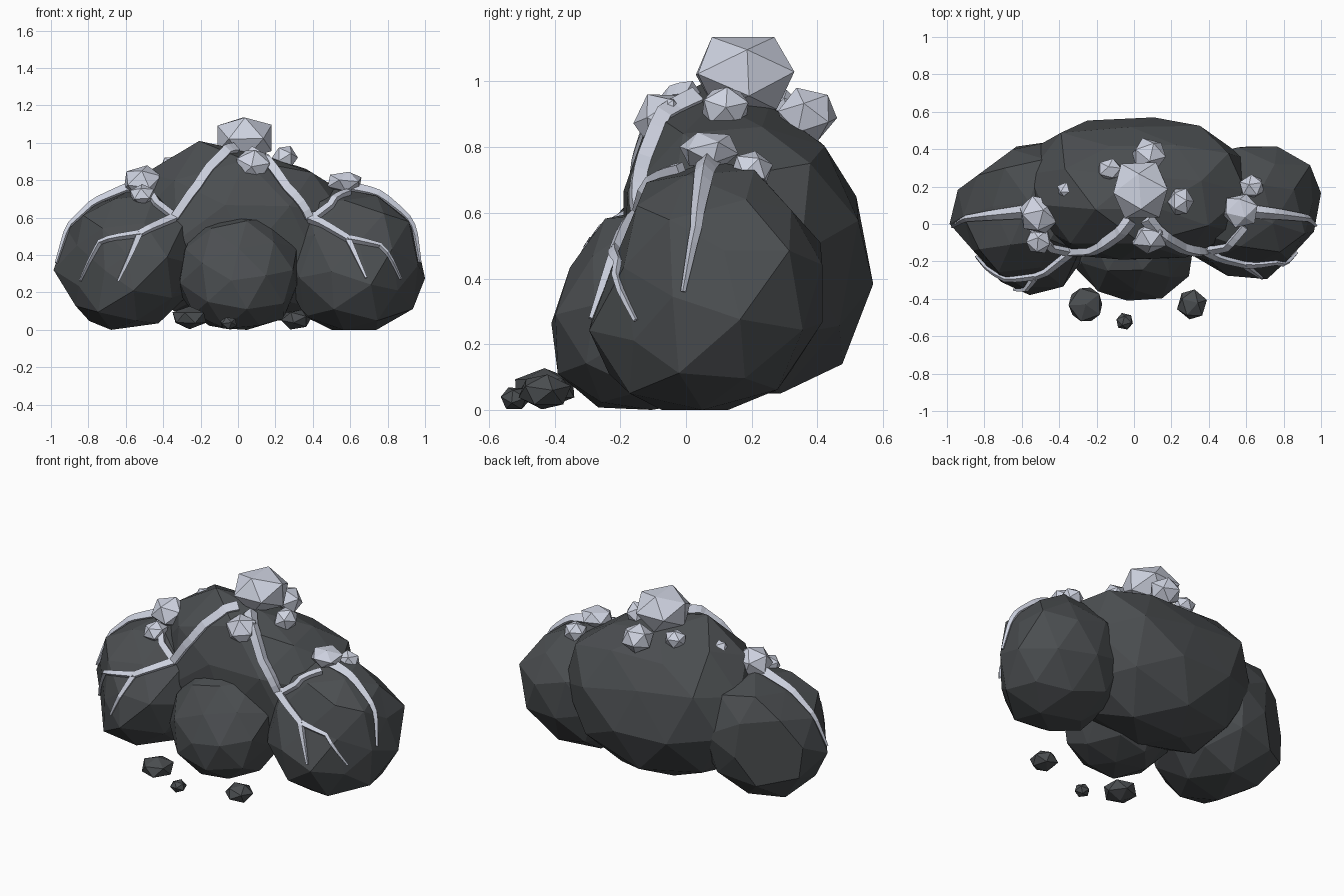
import bpy
import bmesh
import random
from mathutils import Vector, Matrix
from mathutils.bvhtree import BVHTree

cube = bpy.data.objects.get("Cube")
if cube:
    bpy.data.objects.remove(cube, do_unlink=True)

random.seed(4)


def make_material(name, color):
    mat = bpy.data.materials.new(name)
    mat.use_nodes = True
    mat.diffuse_color = color
    mat.node_tree.nodes["Principled BSDF"].inputs["Base Color"].default_value = color
    return mat


rock = make_material("dark_rock", (0.07, 0.076, 0.081, 1))
crystal = make_material("pale_crystal", (0.62, 0.65, 0.75, 1))


def stone(name, center, half, mat, detail=1, jitter=0.02, swell=1.0, shear=0.0):
    """Faceted stone that fills the box given by its centre and half size."""
    bm = bmesh.new()
    bmesh.ops.create_icosphere(bm, subdivisions=detail, radius=1)
    turn = Matrix.Rotation(random.uniform(0, 3), 3, "Z") @ Matrix.Rotation(random.uniform(0, 3), 3, "X")
    for v in bm.verts:
        p = turn @ v.co * (1 + random.uniform(-jitter, jitter))
        v.co = (p.x, p.y + shear * p.z, p.z)
    # Fit the shape to its box
    for axis in range(3):
        low = min(v.co[axis] for v in bm.verts)
        high = max(v.co[axis] for v in bm.verts)
        for v in bm.verts:
            unit = swell * (2 * (v.co[axis] - low) / (high - low) - 1)
            v.co[axis] = center[axis] + half[axis] * max(-1, min(1, unit))
    bmesh.ops.recalc_face_normals(bm, faces=bm.faces)
    mesh = bpy.data.meshes.new(name)
    bm.to_mesh(mesh)
    bm.free()
    mesh.materials.append(mat)
    obj = bpy.data.objects.new(name, mesh)
    bpy.context.collection.objects.link(obj)
    return mesh


def press_flat(verts, center, plane, a, b):
    """Push points back onto the plane seen edge-on as the line from a to b."""
    i, j = ("xyz".index(c) for c in plane)
    normal, point = Vector(), Vector()
    normal[i], normal[j] = b[1] - a[1], a[0] - b[0]
    point[i], point[j] = a
    normal.normalize()
    if normal[i] * (center[i] - a[0]) + normal[j] * (center[j] - a[1]) > 0:
        normal.negate()
    for v in verts:
        v.co -= normal * max(0, normal.dot(v.co - point))


boulders = []


def boulder(name, center, half, shear, *chains):
    """Large stone with flats pressed along chains of outline points."""
    mesh = stone(name, center, half, rock, 2, 0.025, 1.06, shear)
    for plane, *points in chains:
        for a, b in zip(points, points[1:]):
            press_flat(mesh.vertices, center, plane, a, b)
    faces = [tuple(f.vertices) for f in mesh.polygons]
    tree = BVHTree.FromPolygons([v.co.copy() for v in mesh.vertices], faces)
    boulders.append((Vector(center), tree))


# Four large boulders
boulder("back_boulder", (0.02, 0.19, 0.53), (0.58, 0.38, 0.48), 0,
        ("yz", (0.1, 1), (0.33, 0.89), (0.5, 0.73), (0.57, 0.43)),
        ("xz", (-0.1, 1), (0.33, 0.88), (0.6, 0.72)))
boulder("left_boulder", (0.63, 0.06, 0.38), (0.37, 0.355, 0.38), 0.1,
        ("xz", (0.98, 0.37), (0.94, 0.55), (0.8, 0.7), (0.55, 0.77)),
        ("xy", (1, 0), (0.76, -0.26)),
        ("yz", (0.22, 0.72), (0.4, 0.52)),
        ("yz", (-0.29, 0.28), (-0.15, 0.62)))
boulder("right_boulder", (-0.62, 0.03, 0.38), (0.38, 0.41, 0.38), 0.1,
        ("xz", (-0.89, 0.16), (-1, 0.32), (-0.91, 0.54), (-0.74, 0.69), (-0.5, 0.78)),
        ("xy", (-0.95, -0.04), (-0.72, -0.3)),
        ("xy", (-1, 0.14), (-0.58, 0.45)),
        ("yz", (-0.39, 0.3), (-0.28, 0.52), (-0.12, 0.69)))
boulder("front_boulder", (0, -0.1, 0.308), (0.315, 0.31, 0.308), 0.14,
        ("yz", (-0.41, 0.27), (-0.32, 0.53)))

# Loose pebbles on the ground
stone("right_pebble", (-0.26, -0.43, 0.065), (0.09, 0.09, 0.062), rock)
stone("left_pebble", (0.31, -0.43, 0.055), (0.08, 0.08, 0.053), rock)
stone("small_pebble", (-0.05, -0.52, 0.035), (0.044, 0.044, 0.033), rock)

# Crystal lumps
stone("summit_crystal", (0.035, 0.18, 1.025), (0.145, 0.15, 0.11), crystal, swell=1.06)
stone("left_crystal", (0.57, 0.07, 0.79), (0.09, 0.09, 0.055), crystal)
lumps = {
    "front_crystal": (0.08, -0.07, 0.88, 0.09),
    "back_crystal": (0.08, 0.37, 0.9, 0.09),
    "back_small_crystal": (-0.13, 0.29, 0.92, 0.06),
    "left_summit_crystal": (0.25, 0.12, 0.92, 0.07),
    "right_summit_crystal": (-0.36, 0.18, 0.88, 0.05),
    "right_crystal": (-0.51, 0.05, 0.79, 0.1),
    "right_small_crystal": (-0.51, -0.09, 0.72, 0.066),
    "left_small_crystal": (0.63, 0.2, 0.73, 0.065),
}
for name, (x, y, z, r) in lumps.items():
    stone(name, (x, y, z), (r, r, r * 0.9), crystal)


def on_surface(p, lift):
    """Move a point onto the boulder whose surface is nearest outward."""
    best = None
    for center, tree in boulders:
        ray = (p - center).normalized()
        hit = tree.ray_cast(center, ray)[0]
        if hit is not None:
            gap = (p - center).length - (hit - center).length
            if best is None or gap < best[0]:
                best = (gap, hit + ray * lift)
    return best[1]


def vein(name, points, start, end, steps=4):
    """Tapered square strand that hugs the boulders."""
    path = [a.lerp(b, i / steps) for a, b in zip(points, points[1:]) for i in range(steps)]
    path.append(points[-1])
    curve = bpy.data.curves.new(name, "CURVE")
    curve.dimensions = "3D"
    curve.bevel_depth = 1
    curve.bevel_resolution = 0
    curve.use_fill_caps = True
    spline = curve.splines.new("POLY")
    spline.use_smooth = False
    spline.points.add(len(path) - 1)
    for i, p in enumerate(path):
        spline.points[i].co = (*on_surface(p, 0.01), 1)
        spline.points[i].radius = start + (end - start) * i / (len(path) - 1)
    curve.materials.append(crystal)
    obj = bpy.data.objects.new(name, curve)
    bpy.context.collection.objects.link(obj)
    for other in bpy.context.selected_objects:
        other.select_set(False)
    obj.select_set(True)
    bpy.context.view_layer.objects.active = obj
    bpy.ops.object.convert(target="MESH")


# Crystal veins: a trunk from the summit, then branches over each side boulder
node, fork = (0.39, -0.15, 0.6), (0.58, -0.27, 0.51)
veins = {
    "trunk": ([(0.07, 0.02, 0.97), (0.12, -0.03, 0.9), (0.24, -0.1, 0.74), node], 0.038, 0.03),
    "rising": ([node, (0.5, -0.12, 0.66), (0.59, -0.02, 0.76)], 0.026, 0.024),
    "fork": ([node, fork], 0.028, 0.022),
    "short": ([fork, (0.69, -0.32, 0.27)], 0.022, 0.008),
    "long": ([fork, (0.79, -0.27, 0.47), (0.9, -0.18, 0.26)], 0.022, 0.008),
    "outer": ([(0.6, 0.07, 0.79), (0.8, 0.05, 0.71), (0.94, 0.03, 0.56), (0.98, -0.01, 0.36)], 0.038, 0.008),
}
summit_x = 0.025
for side, sign in (("left", 1), ("right", -1)):
    for part, (points, start, end) in veins.items():
        placed = [Vector((summit_x + sign * (x - summit_x), y, z)) for x, y, z in points]
        vein(f"{side}_{part}_vein", placed, start, end)
